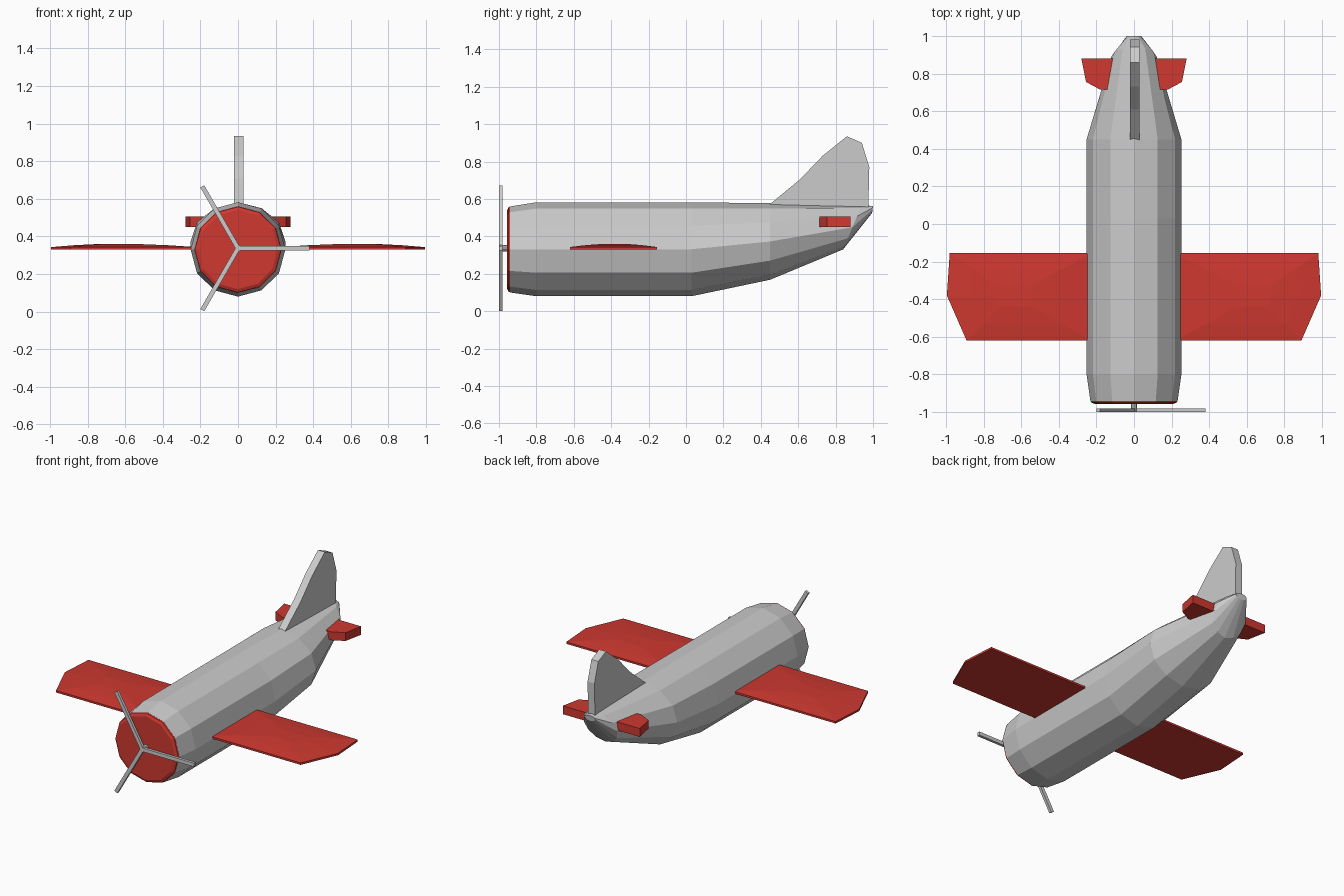
import bpy, bmesh
from math import sin, cos, pi
from mathutils import Matrix, Vector

if "Cube" in bpy.data.objects:
    bpy.data.objects.remove(bpy.data.objects["Cube"])

red = bpy.data.materials.new("red_paint")
red.diffuse_color = (0.62, 0.04, 0.03, 1)
red.use_nodes = True
red.node_tree.nodes["Principled BSDF"].inputs["Base Color"].default_value = red.diffuse_color


def finish(name, bm, mat=None):
    bmesh.ops.recalc_face_normals(bm, faces=bm.faces)
    me = bpy.data.meshes.new(name)
    bm.to_mesh(me)
    bm.free()
    ob = bpy.data.objects.new(name, me)
    bpy.context.collection.objects.link(ob)
    if mat:
        me.materials.append(mat)
    return ob


def loft(name, rings, mat=None):
    """Skin a list of closed rings and cap both ends."""
    bm = bmesh.new()
    vs = [[bm.verts.new(p) for p in r] for r in rings]
    n = len(vs[0])
    for a, b in zip(vs, vs[1:]):
        for i in range(n):
            j = (i + 1) % n
            bm.faces.new((a[i], a[j], b[j], b[i]))
    bm.faces.new(vs[0])
    bm.faces.new(vs[-1])
    return finish(name, bm, mat)


def hull_ring(y_bot, y_top, z_bot, z_top, half_w, n=12):
    """Elliptical body section, tilted when y_bot and y_top differ."""
    ring = []
    for i in range(n):
        a = 2 * pi * i / n
        t = (1 + cos(a)) / 2
        ring.append((half_w * sin(a), y_bot + (y_top - y_bot) * t,
                     z_bot + (z_top - z_bot) * t))
    return ring


def mirrored(ring, side):
    return [(side * x, y, z) for x, y, z in ring]


# Fuselage, curving up to a blunt tail
sections = [(-0.94, -0.94, 0.10, 0.56, 0.232),
            (-0.80, -0.80, 0.08, 0.582, 0.252),
            (0.03, 0.03, 0.08, 0.582, 0.252),
            (0.45, 0.45, 0.168, 0.577, 0.252),
            (0.84, 0.94, 0.33, 0.567, 0.12),
            (0.995, 1.0, 0.525, 0.562, 0.04)]
loft("fuselage", [hull_ring(*s) for s in sections])

# Red nose disc with a small bevel
loft("nose_disc", [hull_ring(-0.938, -0.938, 0.10, 0.56, 0.232),
                   hull_ring(-0.948, -0.948, 0.103, 0.557, 0.229),
                   hull_ring(-0.956, -0.956, 0.12, 0.54, 0.21)], red)

# Main wings: flat underside, gently domed top
wing = [(0.22, -0.155), (0.98, -0.155), (0.995, -0.38),
        (0.89, -0.62), (0.22, -0.62)]
wing_mid = Vector((0.65, -0.38))


def wing_ring(scale, z):
    pts = [wing_mid + (Vector(p) - wing_mid) * scale for p in wing]
    return [(p.x, p.y, z) for p in pts]


# Tailplane outline
tail = [(0.10, 0.88), (0.28, 0.88), (0.255, 0.755), (0.18, 0.715), (0.10, 0.715)]

for side, label in ((1, "right"), (-1, "left")):
    rings = [wing_ring(1, 0.33), wing_ring(1, 0.343),
             wing_ring(0.65, 0.353), wing_ring(0.25, 0.36)]
    loft(label + "_wing", [mirrored(r, side) for r in rings], red)
    rings = [[(x, y, z) for x, y in tail] for z in (0.45, 0.505)]
    loft(label + "_tailplane", [mirrored(r, side) for r in rings], red)

# Vertical fin
fin = [(0.44, 0.565), (0.61, 0.705), (0.73, 0.83), (0.86, 0.935),
       (0.94, 0.90), (0.98, 0.77), (0.975, 0.555)]
loft("tail_fin", [[(x, y, z) for y, z in fin] for x in (-0.02, 0.03)])

# Propeller: thin shaft and three slim blades
hub = Vector((0, -0.99, 0.337))
bm = bmesh.new()
bmesh.ops.create_cone(bm, cap_ends=True, segments=10, radius1=0.018,
                      radius2=0.018, depth=0.05,
                      matrix=Matrix.Translation((0, -0.973, hub.z))
                      @ Matrix.Rotation(pi / 2, 4, 'X'))
for k in range(3):
    bmesh.ops.create_cube(bm, size=1,
                          matrix=Matrix.Translation(hub)
                          @ Matrix.Rotation(2 * pi * k / 3, 4, 'Y')
                          @ Matrix.Translation((0.19, 0, 0))
                          @ Matrix.Diagonal((0.38, 0.018, 0.024, 1)))
finish("propeller", bm)
